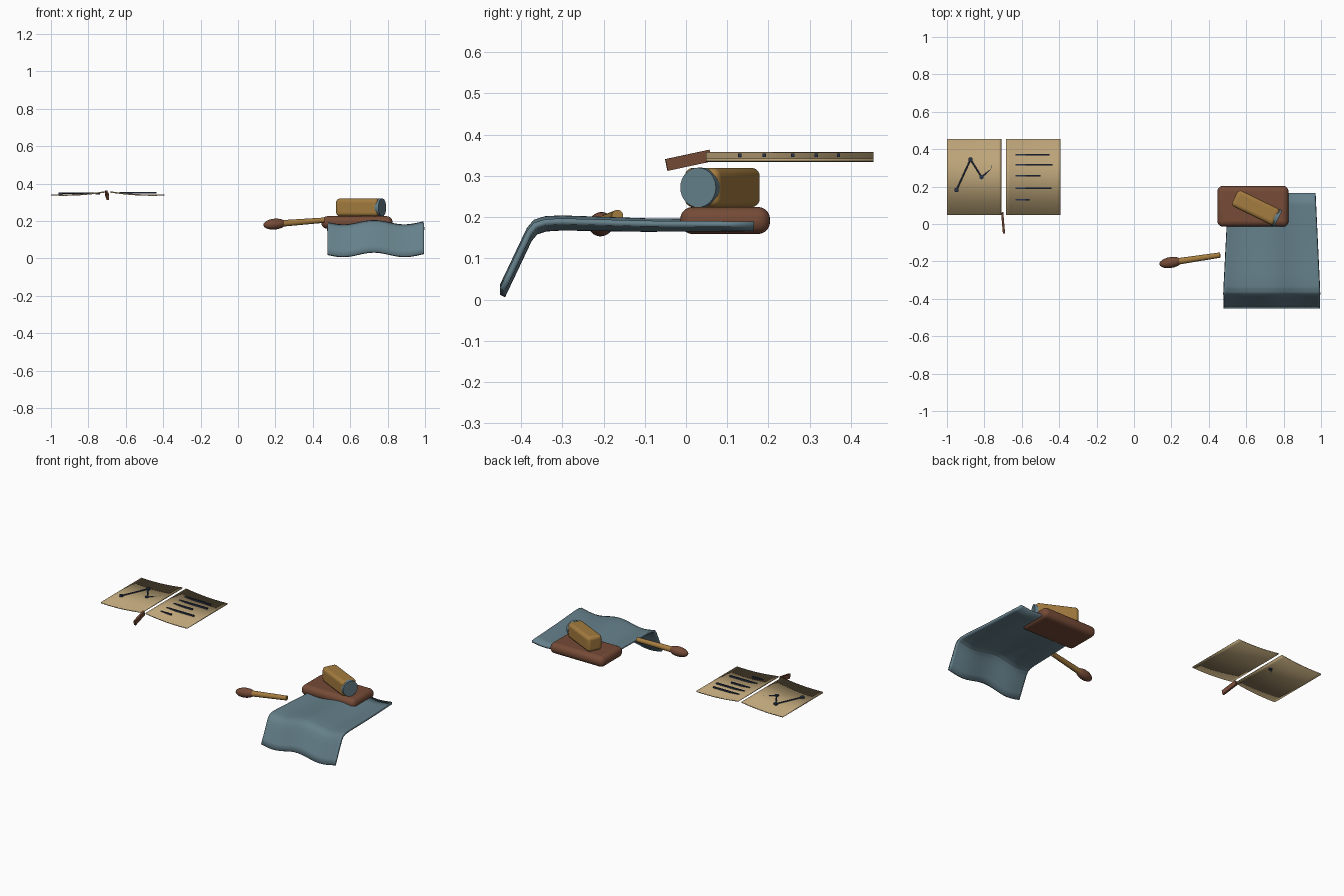
import bpy, bmesh, math
from mathutils import Vector

cube = bpy.data.objects.get("Cube")
if cube:
    bpy.data.objects.remove(cube, do_unlink=True)


def material(name, rgb):
    m = bpy.data.materials.new(name)
    m.use_nodes = True
    m.diffuse_color = (*rgb, 1)
    m.node_tree.nodes["Principled BSDF"].inputs["Base Color"].default_value = (*rgb, 1)
    return m


BLUE = material("slate blue", (0.13, 0.215, 0.255))
PAPER = material("parchment", (0.50, 0.37, 0.19))
BROWN = material("red brown", (0.18, 0.07, 0.038))
OCHRE = material("ochre", (0.37, 0.20, 0.05))
INK = material("navy ink", (0.022, 0.035, 0.07))


def finish(obj, name, mat, smooth=True):
    obj.name = name
    obj.data.materials.append(mat)
    if smooth:
        bpy.ops.object.select_all(action='DESELECT')
        obj.select_set(True)
        bpy.context.view_layer.objects.active = obj
        bpy.ops.object.shade_smooth_by_angle(angle=math.radians(40))
    return obj


def box(name, mat, loc, size, rot=(0, 0, 0), bevel=0):
    bpy.ops.mesh.primitive_cube_add(size=1, location=loc, rotation=rot)
    o = bpy.context.object
    o.scale = size
    bpy.ops.object.transform_apply(location=False, rotation=False, scale=True)
    if bevel:
        b = o.modifiers.new("Rounding", 'BEVEL')
        b.width, b.segments = bevel, 5
    return finish(o, name, mat, bool(bevel))


def rod(name, mat, a, b, r1, r2=None, sides=24):
    a, b = Vector(a), Vector(b)
    d = b - a
    bpy.ops.mesh.primitive_cone_add(vertices=sides, radius1=r1, radius2=r2 or r1,
                                    depth=d.length, location=(a + b) / 2,
                                    rotation=d.to_track_quat('Z', 'Y').to_euler())
    return finish(bpy.context.object, name, mat)


def ball(name, mat, loc, radii, rot=(0, 0, 0)):
    bpy.ops.mesh.primitive_uv_sphere_add(segments=24, ring_count=14, radius=1,
                                         location=loc, rotation=rot)
    bpy.context.object.scale = radii
    return finish(bpy.context.object, name, mat)


def sheet(name, mat, nu, nv, thickness, point):
    """Grid of point(u, v) with u and v from 0 to 1, thickened evenly."""
    bm = bmesh.new()
    g = [[bm.verts.new(point(i / nu, j / nv)) for j in range(nv + 1)] for i in range(nu + 1)]
    for i in range(nu):
        for j in range(nv):
            bm.faces.new((g[i][j], g[i + 1][j], g[i + 1][j + 1], g[i][j + 1]))
    bmesh.ops.recalc_face_normals(bm, faces=bm.faces)
    mesh = bpy.data.meshes.new(name)
    bm.to_mesh(mesh)
    bm.free()
    o = bpy.data.objects.new(name, mesh)
    bpy.context.collection.objects.link(o)
    s = o.modifiers.new("Thickness", 'SOLIDIFY')
    s.thickness, s.offset = thickness, 0
    return finish(o, name, mat)


# Open book: two sagging pages rising to the gutter
def page(inner, outer):
    def point(u, v):
        z = 0.339 + 0.016 * (1 - u) ** 2 - 0.003 * math.sin(math.pi * u)
        return (inner + (outer - inner) * u, 0.048 + 0.407 * v, z)
    return point


sheet("right_page", PAPER, 16, 1, 0.007, page(-0.71, -1.0))
sheet("left_page", PAPER, 16, 1, 0.007, page(-0.685, -0.392))

# Chart on one page
chart = [(-0.949, 0.182), (-0.874, 0.345), (-0.815, 0.251), (-0.751, 0.305)]
chart = [Vector((x, y, 0.347)) for x, y in chart]
for p in chart:
    rod("chart_point", INK, p - Vector((0, 0, 0.005)), p + Vector((0, 0, 0.005)), 0.012)
for a, b in zip(chart, chart[1:]):
    rod("chart_line", INK, a, b, 0.004, sides=8)

# Written lines on the other page
for y, end in [(0.37, -0.452), (0.316, -0.436), (0.259, -0.5), (0.19, -0.441), (0.13, -0.559)]:
    box("text_line", INK, ((end - 0.634) / 2, y, 0.35), (end + 0.634, 0.008, 0.009))

# Bookmark hanging from the gutter
box("bookmark", BROWN, (-0.7, 0.006, 0.338), (0.012, 0.11, 0.029),
    (math.radians(12), 0, math.radians(5)))

# Draped cloth with a folded front edge
path = [(0.165, 0.180), (-0.1, 0.181), (-0.3, 0.186), (-0.34, 0.184),
        (-0.365, 0.176), (-0.38, 0.158), (-0.445, 0.021)]


def cloth(u, v):
    k = v * (len(path) - 1)
    i = min(int(k), len(path) - 2)
    (y0, z0), (y1, z1) = path[i], path[i + 1]
    y, z = y0 + (y1 - y0) * (k - i), z0 + (z1 - z0) * (k - i)
    t = min(1, (0.165 - y) / 0.54)
    left, right = 0.505 - 0.027 * t, 0.97 + 0.025 * t
    wave = (0.007 + 0.005 * t) * math.sin(2 * math.pi * u / 0.64)
    return (left + (right - left) * u, y, z - wave)


sheet("draped_cloth", BLUE, 40, 24, 0.014, cloth)

# Padded block resting on the cloth
box("base_block", BROWN, (0.636, 0.095, 0.192), (0.38, 0.218, 0.066), bevel=0.03)

# Bundle with a round end cap
turn = math.radians(-26)
axis = Vector((math.cos(turn), math.sin(turn), 0))
middle = Vector((0.651, 0.088, 0.272))
box("bundle", OCHRE, middle, (0.25, 0.095, 0.095), (0, 0, turn), 0.02)
rod("bundle_end_cap", BLUE, middle + axis * 0.112, middle + axis * 0.134, 0.048, sides=32)

# Small beater: tapered handle and egg-shaped head
tilt = (0, math.radians(-5), math.radians(9))
rod("beater_handle", OCHRE, (0.2, -0.205, 0.184), (0.461, -0.166, 0.204), 0.018, 0.014)
ball("beater_head", BROWN, (0.196, -0.206, 0.183), (0.061, 0.029, 0.029), tilt)
